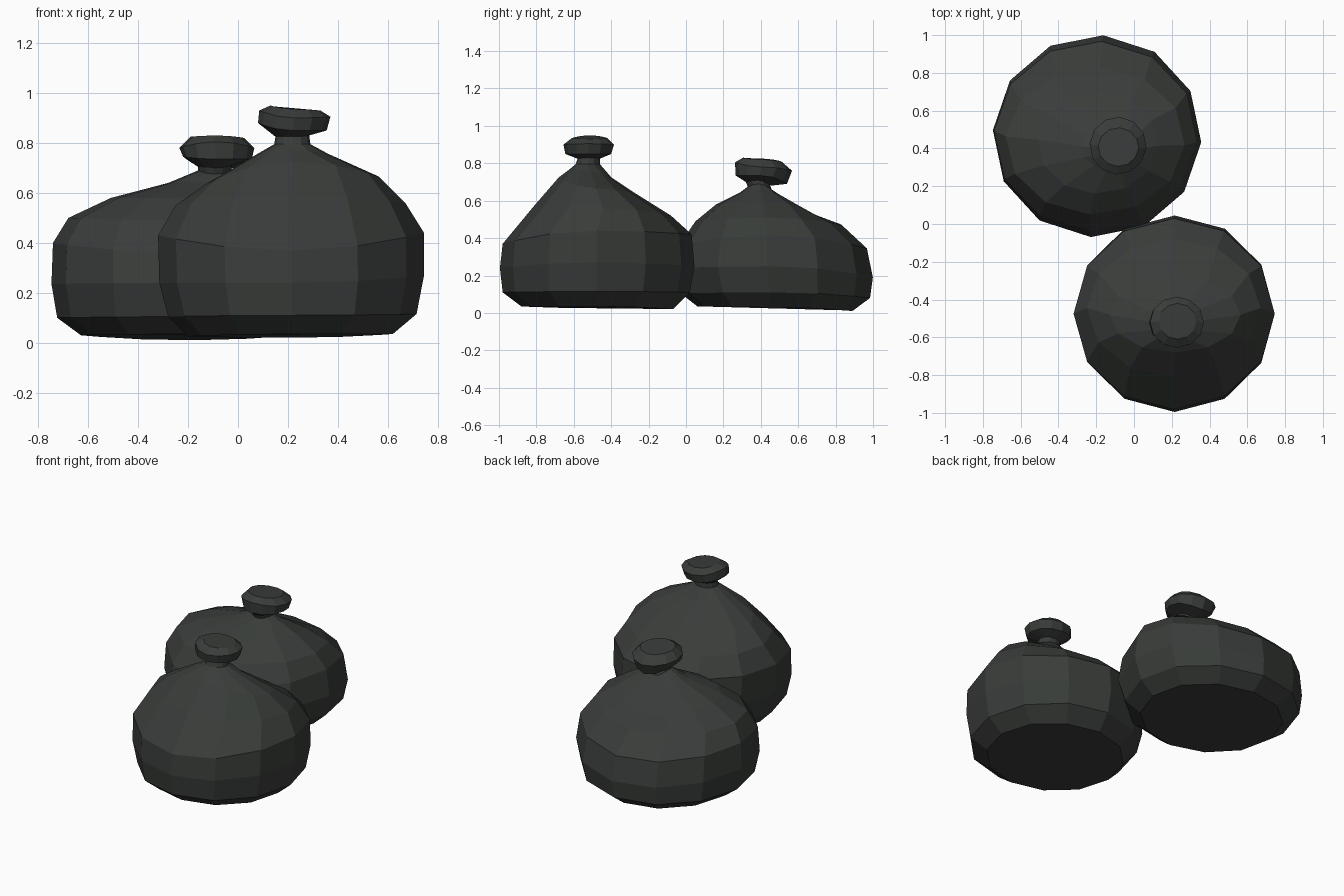
import bpy, bmesh
from math import sin, cos, pi

SIDES = 12
mat = bpy.data.materials.new("dark_plastic")
mat.diffuse_color = (0.04, 0.045, 0.041, 1)


def ring_points(ring, phase):
    """Ring through four (coordinate, height) pairs: +x, +y, -x, -y."""
    (e, ze), (n, zn), (w, zw), (s, zs) = ring
    pts = []
    for i in range(SIDES):
        a = 2 * pi * i / SIDES + phase
        c, d = cos(a), sin(a)
        z = (ze if c > 0 else zw) * c * c + (zn if d > 0 else zs) * d * d
        pts.append(((e + w) / 2 + (e - w) / 2 * c, (n + s) / 2 + (n - s) / 2 * d, z))
    return pts


def loft(name, rings, phase=0.0):
    """Skin the stacked rings into one closed, faceted shape."""
    bm = bmesh.new()
    loops = [[bm.verts.new(p) for p in ring_points(r, phase)] for r in rings]
    for lo, hi in zip(loops, loops[1:]):
        for i in range(SIDES):
            j = (i + 1) % SIDES
            bm.faces.new((lo[i], lo[j], hi[j], hi[i]))
    bm.faces.new(loops[0][::-1])
    bm.faces.new(loops[-1])
    bmesh.ops.recalc_face_normals(bm, faces=bm.faces)
    me = bpy.data.meshes.new(name)
    bm.to_mesh(me)
    bm.free()
    me.materials.append(mat)
    ob = bpy.data.objects.new(name, me)
    bpy.context.collection.objects.link(ob)
    return ob


# Front bag: upright body, neck and tied top
loft("front_bag", [
    ((.62, .035), (-.07, .02), (-.20, .025), (-.88, .035)),
    ((.715, .115), (.02, .11), (-.28, .105), (-.98, .11)),
    ((.745, .27), (.045, .25), (-.315, .24), (-.995, .24)),
    ((.745, .44), (.03, .42), (-.32, .43), (-.98, .37)),
    ((.67, .56), (-.08, .52), (-.25, .55), (-.81, .575)),
    ((.565, .665), (-.28, .645), (-.13, .635), (-.68, .725)),
    ((.36, .757), (-.40, .725), (.05, .74), (-.62, .77)),
    ((.29, .795), (-.46, .795), (.145, .795), (-.59, .795)),
    ((.285, .83), (-.46, .825), (.15, .825), (-.58, .825)),
    ((.355, .85), (-.40, .85), (.08, .88), (-.645, .85)),
    ((.37, .905), (-.385, .90), (.085, .93), (-.655, .90)),
    ((.33, .93), (-.42, .935), (.13, .95), (-.61, .935)),
])

# Rear bag: slumped body leaning toward the right, tilted tied top
loft("rear_bag", [
    ((.23, .03), (.89, .01), (-.63, .03), (.06, .035)),
    ((.32, .11), (.985, .08), (-.725, .10), (-.03, .105)),
    ((.357, .25), (1.0, .19), (-.748, .235), (-.07, .24)),
    ((.335, .415), (.968, .345), (-.742, .40), (-.04, .36)),
    ((.27, .51), (.83, .473), (-.68, .50), (.05, .49)),
    ((.13, .60), (.70, .52), (-.51, .58), (.16, .58)),
    ((.02, .66), (.52, .62), (-.28, .64), (.29, .645)),
    ((-.025, .69), (.46, .655), (-.16, .69), (.33, .675)),
    ((-.025, .71), (.45, .68), (-.16, .705), (.32, .70)),
    ((.055, .735), (.54, .69), (-.22, .745), (.265, .735)),
    ((.066, .78), (.567, .76), (-.235, .78), (.262, .805)),
    ((.025, .82), (.51, .81), (-.19, .825), (.305, .83)),
], phase=-0.06)
